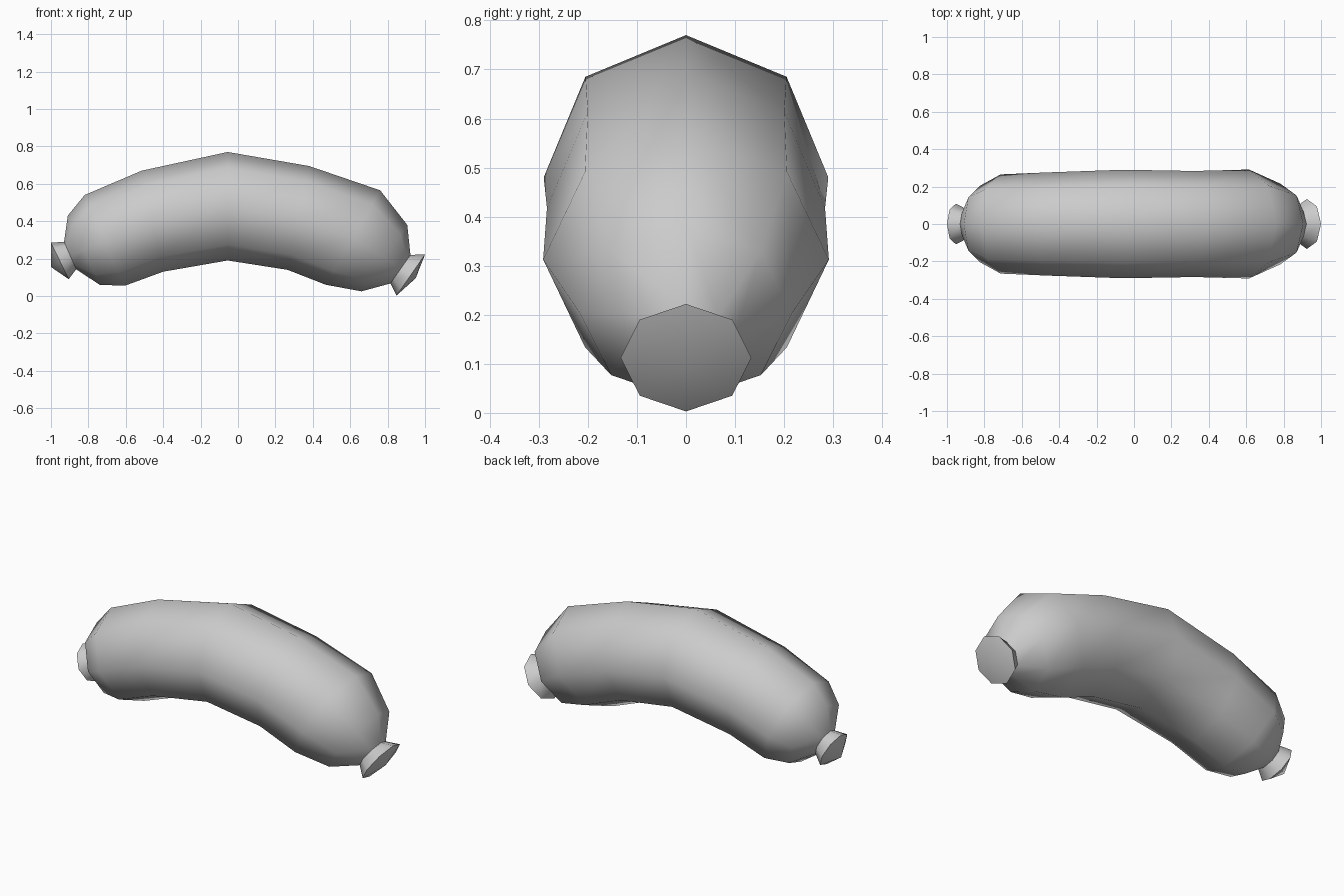
import bpy, bmesh, math
from mathutils import Vector

if "Cube" in bpy.data.objects:
    bpy.data.objects.remove(bpy.data.objects["Cube"])

SIDES = 8

# Each ring: top point (x, z) and bottom point (x, z), left to right
rings = [
    ((-1.00, 0.285), (-0.905, 0.09)),   # left knot lip
    ((-0.93, 0.29), (-0.865, 0.143)),   # left pinch
    ((-0.91, 0.43), (-0.74, 0.06)),
    ((-0.82, 0.54), (-0.605, 0.055)),
    ((-0.515, 0.67), (-0.40, 0.13)),
    ((-0.055, 0.77), (-0.055, 0.19)),   # middle of the bend
    ((0.38, 0.695), (0.265, 0.14)),
    ((0.76, 0.565), (0.47, 0.06)),
    ((0.905, 0.38), (0.66, 0.025)),
    ((0.922, 0.22), (0.815, 0.067)),    # right pinch
    ((1.00, 0.222), (0.848, 0.003)),    # right knot lip
]
end_tips = [(-1.0, 0.155), (0.95, 0.095)]


def add_ring(bm, top, bottom):
    t, b = Vector((top[0], 0, top[1])), Vector((bottom[0], 0, bottom[1]))
    mid, up = (t + b) / 2, (t - b) / 2
    side = Vector((0, up.length, 0))
    angles = [2 * math.pi * i / SIDES for i in range(SIDES)]
    return [bm.verts.new(mid + up * math.cos(a) + side * math.sin(a)) for a in angles]


# Curved sausage skin with pinched, flared ends
bm = bmesh.new()
loops = [add_ring(bm, *r) for r in rings]
for a, b in zip(loops, loops[1:]):
    for i in range(SIDES):
        j = (i + 1) % SIDES
        bm.faces.new((a[i], a[j], b[j], b[i]))

# Shallow cone caps
for loop, (x, z) in zip((loops[0], loops[-1]), end_tips):
    tip = bm.verts.new((x, 0, z))
    for i in range(SIDES):
        bm.faces.new((loop[i], loop[(i + 1) % SIDES], tip))

bmesh.ops.recalc_face_normals(bm, faces=bm.faces)
mesh = bpy.data.meshes.new("sausage")
bm.to_mesh(mesh)
bm.free()
sausage = bpy.data.objects.new("sausage", mesh)
bpy.context.collection.objects.link(sausage)

bpy.context.view_layer.objects.active = sausage
sausage.select_set(True)
bpy.ops.object.shade_smooth_by_angle(angle=math.radians(62))
